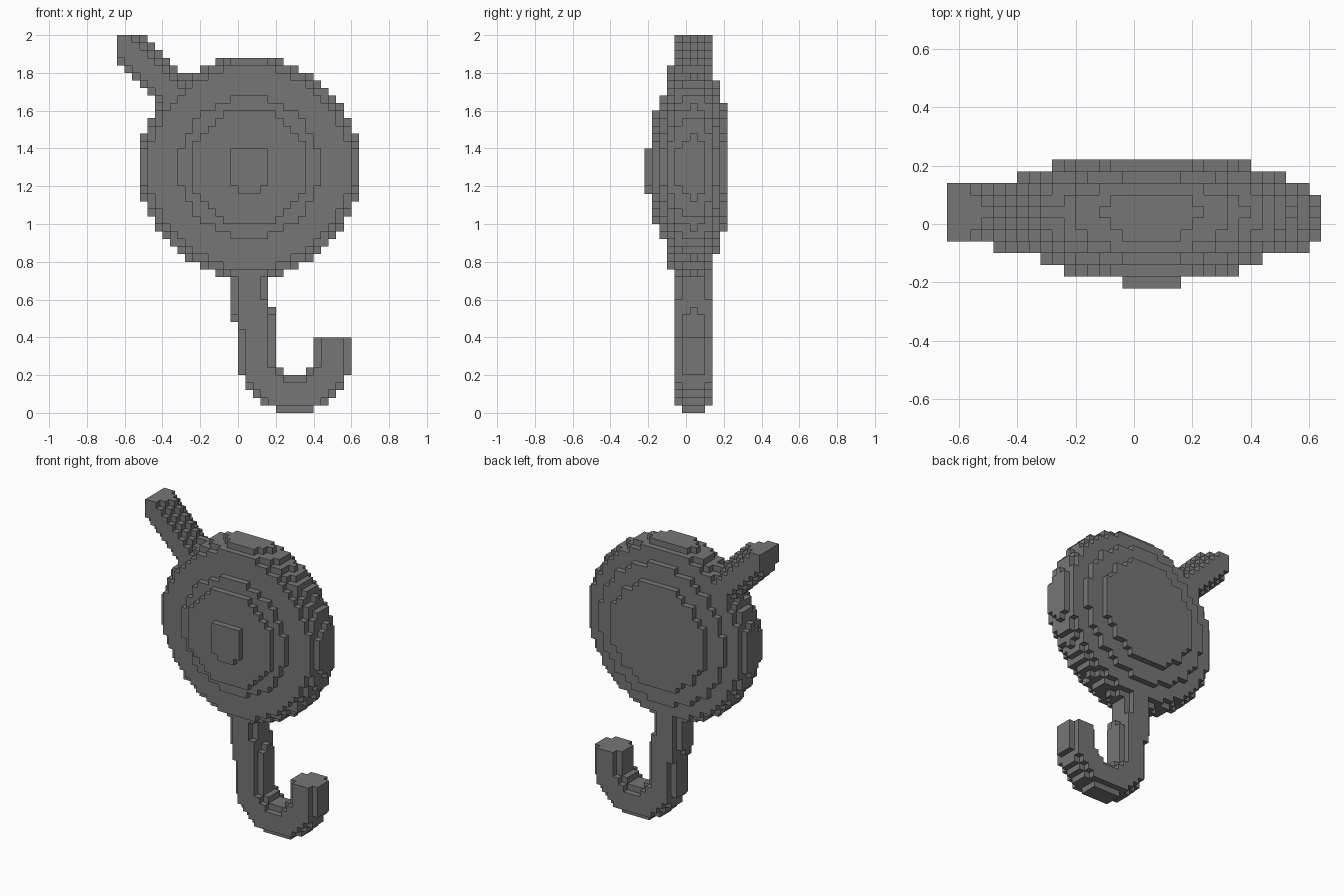
import bpy, bmesh, math
from mathutils import Vector

cube = bpy.data.objects.get("Cube")
if cube:
    bpy.data.objects.remove(cube, do_unlink=True)

S = 0.04                       # block size
NX, NY, NZ = 32, 11, 50        # block grid
ORIGIN = Vector((-0.64, -0.22, 0.0))
MID_Y = 0.04                   # depth of the middle layer

grey = bpy.data.materials.new("dark_grey")
grey.use_nodes = True
colour = (0.18, 0.18, 0.18, 1)
grey.diffuse_color = colour
grey.node_tree.nodes["Principled BSDF"].inputs["Base Color"].default_value = colour


def fill(inside):
    """Blocks whose centre satisfies a rule."""
    half = Vector((0.5, 0.5, 0.5))
    return {(i, j, k) for i in range(NX) for j in range(NY) for k in range(NZ)
            if inside((Vector((i, j, k)) + half) * S + ORIGIN)}


def near_path(p, path, radius):
    """True within a round tube along a polyline."""
    for a, b in zip(path, path[1:]):
        ab = b - a
        t = max(0, min(1, (p - a).dot(ab) / ab.length_squared))
        if (p - a - ab * t).length < radius:
            return True
    return False


def point(x, z):
    return Vector((x, MID_Y, z))


# Round reel: radius in blocks for each layer, front to back
radii = [0, 7.8, 9.35, 13.4, 14.15, 14.4, 14.6, 13.7, 13.4, 11.4, 8.6]
radii[7:9] = [14.4, 13.7]
radii[4:7] = [14.15, 14.4, 14.6]


def in_reel(p):
    layer = int((p.y - ORIGIN.y) / S)
    return math.hypot(p.x - 0.06, p.z - 1.30) < radii[layer] * S


# Front knob: square with a short lower lip
def in_knob(p):
    dx, dz = abs(p.x - 0.06), p.z - 1.30
    return p.y < -0.18 and (dx < 0.1 and abs(dz) < 0.1
                            or dx < 0.06 and -0.14 < dz < 0)


# Slanted arm, cut square at its outer end by the grid
arm_path = [point(-0.85, 2.20), point(-0.25, 1.60)]

# Shank bending into a hook
hook_path = [point(0.05, 0.80), point(0.05, 0.72), point(0.085, 0.49)]
for n in range(13):
    a = math.pi + math.pi * n / 12
    hook_path.append(point(0.30 + 0.2 * math.cos(a), 0.30 + 0.2 * math.sin(a)))
hook_path.append(point(0.50, 0.60))


def in_hook(p):
    return (p.x < 0.24 or p.z < 0.40) and near_path(p, hook_path, 0.106)


parts = {
    "reel_body": fill(in_reel),
    "front_knob": fill(in_knob),
    "slanted_arm": fill(lambda p: near_path(p, arm_path, 0.1)),
    "shank_and_hook": fill(in_hook),
}

# Give each block to a single part
taken = set()
for name in parts:
    parts[name] -= taken
    taken |= parts[name]


def build(name, cells):
    """Skin the outer sides of the blocks and merge flat areas."""
    bm = bmesh.new()
    verts = {}

    def vert(c):
        if c not in verts:
            verts[c] = bm.verts.new(Vector(c) * S + ORIGIN)
        return verts[c]

    for cell in sorted(cells):
        for axis in range(3):
            u, v = (axis + 1) % 3, (axis + 2) % 3
            for side in (0, 1):
                beside = list(cell)
                beside[axis] += 2 * side - 1
                if tuple(beside) in taken:
                    continue
                corners = []
                for du, dv in ((0, 0), (1, 0), (1, 1), (0, 1)):
                    c = list(cell)
                    c[axis] += side
                    c[u] += du
                    c[v] += dv
                    corners.append(vert(tuple(c)))
                bm.faces.new(corners if side else corners[::-1])
    mesh = bpy.data.meshes.new(name)
    bm.to_mesh(mesh)
    bm.free()
    mesh.materials.append(grey)
    bpy.context.collection.objects.link(bpy.data.objects.new(name, mesh))


for name, cells in parts.items():
    build(name, cells)
